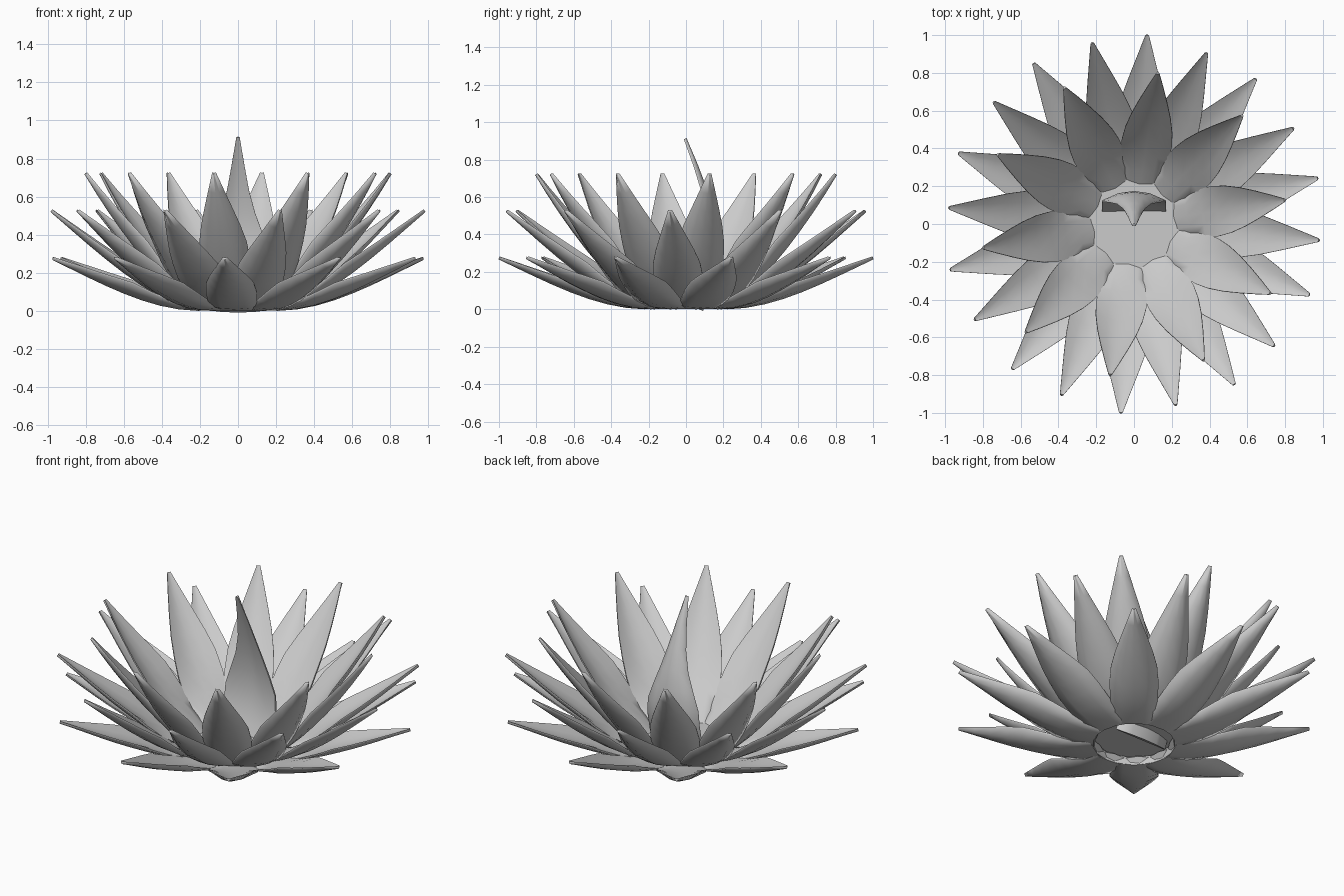
import bpy
import bmesh
from math import radians
from mathutils import Vector
from mathutils.geometry import interpolate_bezier

cube = bpy.data.objects.get("Cube")
if cube:
    bpy.data.objects.remove(cube)

grey = bpy.data.materials.new("soft_grey")
grey.use_nodes = True
colour = (0.6, 0.6, 0.6, 1)
grey.diffuse_color = colour
grey.node_tree.nodes["Principled BSDF"].inputs["Base Color"].default_value = colour

ACROSS = (-1, -0.5, 0, 0.5, 1)


def finish(bm, name):
    """Turn a bmesh into a smooth shaded object."""
    bmesh.ops.recalc_face_normals(bm, faces=bm.faces)
    mesh = bpy.data.meshes.new(name)
    bm.to_mesh(mesh)
    bm.free()
    mesh.materials.append(grey)
    obj = bpy.data.objects.new(name, mesh)
    bpy.context.collection.objects.link(obj)
    bpy.ops.object.select_all(action='DESELECT')
    obj.select_set(True)
    bpy.context.view_layer.objects.active = obj
    bpy.ops.object.shade_smooth_by_angle(angle=radians(85))
    return obj


def petal(name, spine, widths, base_cup, tip_cup):
    """Fleshy leaf along a Bezier spine of (radius, height) points,
    cupped more towards the tip, rounded outside, thinning to the tip."""
    ctrl = [Vector((r, 0, z)) for r, z in spine]
    last = len(widths) - 1
    path = interpolate_bezier(*ctrl, last + 1)
    bm = bmesh.new()
    loops = []
    for i, (p, w) in enumerate(zip(path, widths)):
        d = (path[min(i + 1, last)] - path[max(i - 1, 0)]).normalized()
        up = Vector((-d.z, 0, d.x))
        t = i / last
        thick = 0.045 * (1 - t) + 0.014 * t
        cup = base_cup + (tip_cup - base_cup) * min(1, t / 0.5)
        inside = [p + Vector((0, u * w, 0)) + up * cup * w * u * u for u in ACROSS]
        outside = [q - up * thick * (1 - 0.7 * u * u) for q, u in zip(inside, ACROSS)]
        loops.append([bm.verts.new(q) for q in inside + outside[::-1]])
    for a, b in zip(loops, loops[1:]):
        for k in range(len(a)):
            n = (k + 1) % len(a)
            bm.faces.new((a[k], a[n], b[n], b[k]))
    bm.faces.new(loops[0])
    bm.faces.new(loops[-1])
    return finish(bm, name)


def ring(name, spine, widths, phase, count=10):
    """Repeat one petal around the centre."""
    first = petal(name, spine, widths, -0.22, 0.25)
    for i in range(count):
        obj = first if i == 0 else first.copy()
        if i:
            obj.name = f"{name}_{i + 1}"
            bpy.context.collection.objects.link(obj)
        obj.rotation_euler.z = radians(phase + 360 / count * i)


# Three rings of petals, steeper towards the middle
leaf = (0.115, 0.122, 0.13, 0.134, 0.126, 0.104, 0.074, 0.042, 0.01)
ring("outer_petal", [(0.22, 0.045), (0.48, 0.038), (0.74, 0.17), (1.0, 0.28)], leaf, 14)
ring("middle_petal", [(0.21, 0.045), (0.46, 0.09), (0.72, 0.32), (0.98, 0.53)], leaf, -5)
ring("inner_petal", [(0.2, 0.04), (0.42, 0.19), (0.64, 0.47), (0.805, 0.725)], leaf, 9)

# Single upright petal curling over the middle
heart = (0.17, 0.17, 0.17, 0.165, 0.13, 0.09, 0.058, 0.034, 0.009)
centre = petal("centre_petal", [(0.05, 0.01), (0.2, 0.28), (0.16, 0.5), (-0.01, 0.91)],
               heart, 0, 0.2)
centre.rotation_euler.z = radians(90)

# Floor closing the middle
bm = bmesh.new()
bmesh.ops.create_circle(bm, cap_ends=True, segments=20, radius=0.24)
bmesh.ops.translate(bm, verts=bm.verts, vec=(0, 0, 0.05))
finish(bm, "flower_floor")
